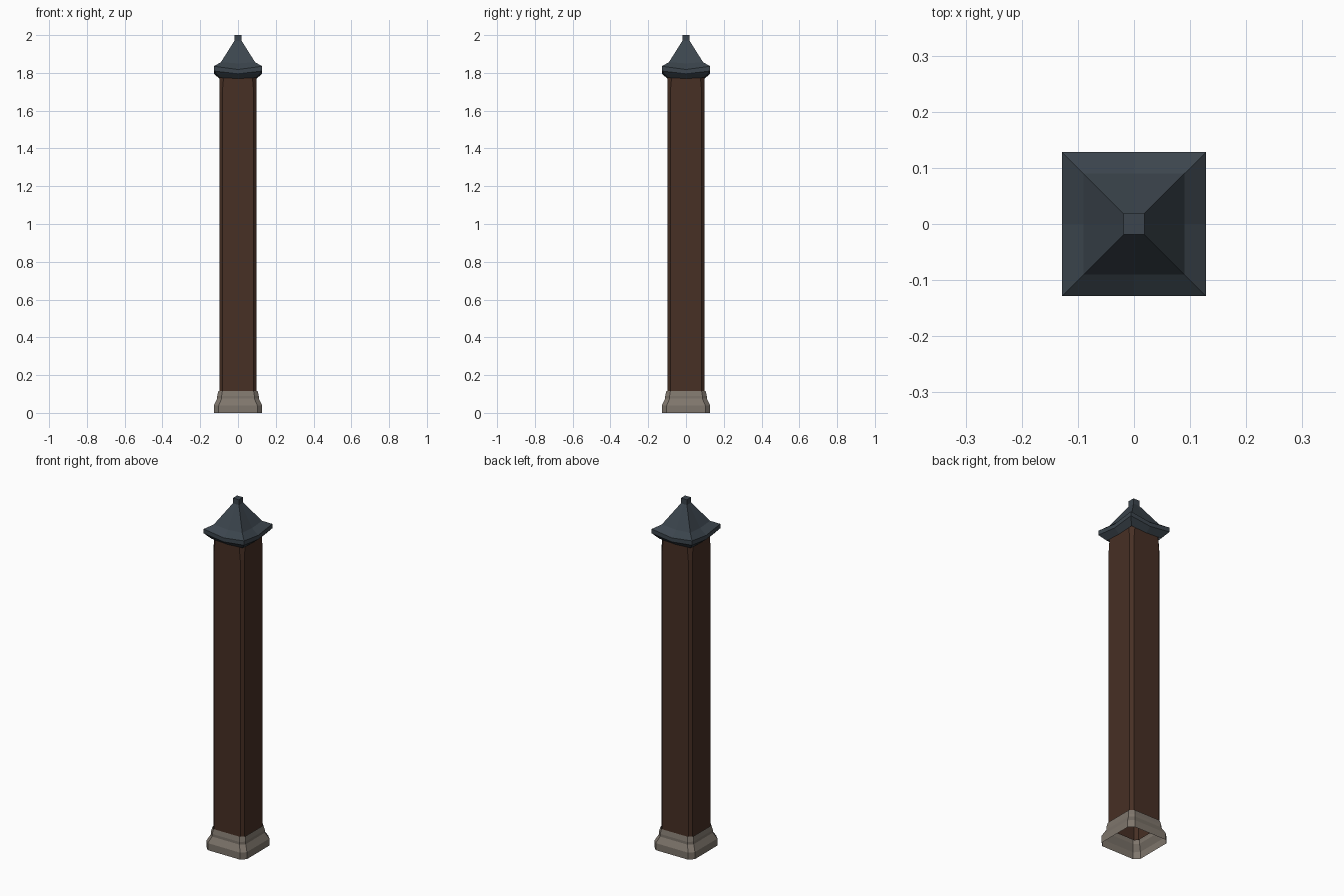
import bpy
import bmesh

cube = bpy.data.objects.get("Cube")
if cube:
    bpy.data.objects.remove(cube, do_unlink=True)


def material(name, color):
    mat = bpy.data.materials.new(name)
    mat.use_nodes = True
    mat.diffuse_color = (*color, 1)
    mat.node_tree.nodes["Principled BSDF"].inputs["Base Color"].default_value = (*color, 1)
    return mat


def chamfered_square(half, chamfer, z):
    """Eight points round a square with cut corners."""
    a, b = half, half - chamfer
    return [(a, -b, z), (a, b, z), (b, a, z), (-b, a, z),
            (-a, b, z), (-a, -b, z), (-b, -a, z), (b, -a, z)]


def dipped_square(half, corner_z, mid_z):
    """Four corners and four side midpoints, which may sit lower."""
    signs = [(1, -1), (1, 0), (1, 1), (0, 1), (-1, 1), (-1, 0), (-1, -1), (0, -1)]
    return [(x * half, y * half, corner_z if x * y else mid_z) for x, y in signs]


def loft(name, rings, mat, close_top=False):
    """Skin a stack of eight-point rings, bottom to top."""
    bm = bmesh.new()
    loops = [[bm.verts.new(p) for p in ring] for ring in rings]
    for low, high in zip(loops, loops[1:]):
        for i in range(len(low)):
            j = (i + 1) % len(low)
            bm.faces.new((low[i], low[j], high[j], high[i]))
    if close_top:
        bm.faces.new(loops[-1])
    mesh = bpy.data.meshes.new(name)
    bm.to_mesh(mesh)
    bm.free()
    mesh.materials.append(mat)
    obj = bpy.data.objects.new(name, mesh)
    bpy.context.collection.objects.link(obj)
    return obj


stone = material("warm grey stone", (0.21, 0.18, 0.15))
wood = material("dark brown wood", (0.063, 0.029, 0.018))
slate = material("blue grey slate", (0.045, 0.06, 0.075))

# Stone foot: an open shell stepping in to the shaft
foot = [(0.128, 0.026, 0), (0.128, 0.026, 0.04), (0.11, 0.023, 0.075),
        (0.11, 0.023, 0.09), (0.104, 0.022, 0.117)]
loft("stone_foot", [chamfered_square(*r) for r in foot], stone)

# Wooden shaft: corner cuts widen near the top
shaft = [(0.098, 0.015, 0.09), (0.098, 0.015, 1.70), (0.098, 0.024, 1.80)]
loft("post_shaft", [chamfered_square(*r) for r in shaft], wood)

# Flared cap with upturned corners and a square finial
cap = [(0.098, 1.775, 1.77), (0.128, 1.81, 1.795), (0.128, 1.835, 1.818),
       (0.09, 1.857, 1.85), (0.019, 1.97, 1.97), (0.019, 2.0, 2.0)]
loft("roof_cap", [dipped_square(*r) for r in cap], slate, close_top=True)
